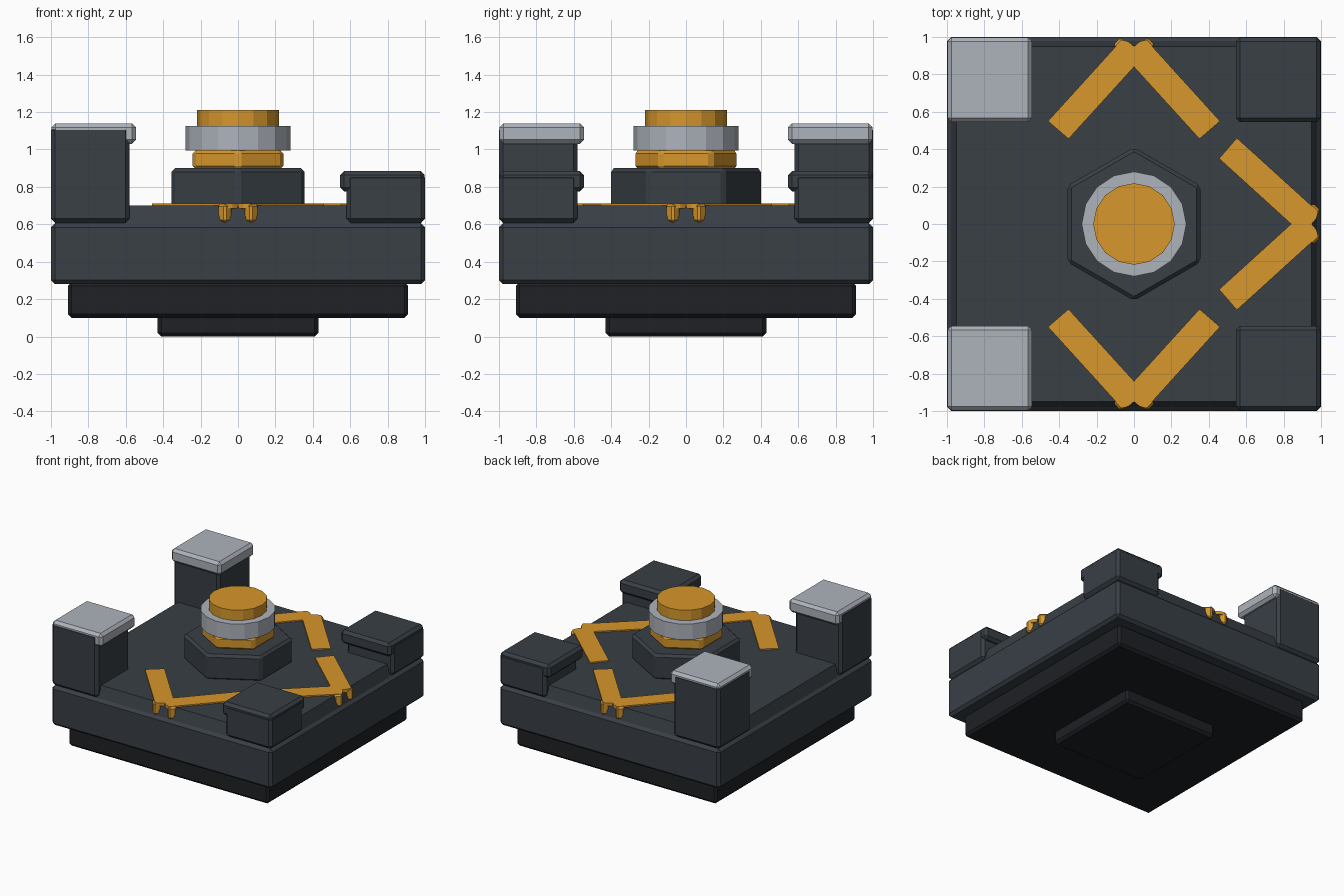
import bpy, bmesh, math
from mathutils import Matrix

if "Cube" in bpy.data.objects:
    bpy.data.objects.remove(bpy.data.objects["Cube"])


def material(name, r, g, b):
    m = bpy.data.materials.new(name)
    m.diffuse_color = (r, g, b, 1)
    m.use_nodes = True
    m.node_tree.nodes["Principled BSDF"].inputs["Base Color"].default_value = m.diffuse_color
    return m


DARK = material("dark_metal", 0.04, 0.05, 0.06)
BLACK = material("black_rubber", 0.013, 0.015, 0.018)
GREY = material("light_steel", 0.42, 0.45, 0.50)
ORANGE = material("orange_paint", 0.68, 0.31, 0.025)


def finish(name, bm, mat, bevel=0.0):
    """Turn a bmesh into a flat-shaded object, chamfering every edge."""
    if bevel:
        bmesh.ops.bevel(bm, geom=bm.edges[:], offset=bevel, segments=1,
                        affect='EDGES', profile=0.5)
    bmesh.ops.recalc_face_normals(bm, faces=bm.faces[:])
    mesh = bpy.data.meshes.new(name)
    bm.to_mesh(mesh)
    bm.free()
    mesh.materials.append(mat)
    ob = bpy.data.objects.new(name, mesh)
    bpy.context.collection.objects.link(ob)
    return ob


def box(name, x, y, z, mat, bevel=0.0, taper=1.0):
    """Box from (min, max) ranges; taper scales the top face about the origin."""
    bm = bmesh.new()
    bmesh.ops.create_cube(bm, size=1)
    for v in bm.verts:
        s = taper if v.co.z > 0 else 1.0
        v.co = (x[v.co.x > 0] * s, y[v.co.y > 0] * s, z[v.co.z > 0])
    return finish(name, bm, mat, bevel)


def slab(name, half, z, mat, bevel=0.0, taper=1.0):
    return box(name, (-half, half), (-half, half), z, mat, bevel, taper)


def prism(name, sides, radius, z, mat, bevel=0.0):
    """Upright regular prism with a corner on the y axis."""
    bm = bmesh.new()
    bmesh.ops.create_cone(bm, cap_ends=True, segments=sides, radius1=radius,
                          radius2=radius, depth=z[1] - z[0],
                          matrix=Matrix.Translation((0, 0, (z[0] + z[1]) / 2)))
    return finish(name, bm, mat, bevel)


def extrude_outline(name, pts, z, mat, bevel=0.0):
    bm = bmesh.new()
    face = bm.faces.new([bm.verts.new((px, py, z[0])) for px, py in pts])
    top = bmesh.ops.extrude_face_region(bm, geom=[face])["geom"]
    for v in top:
        if isinstance(v, bmesh.types.BMVert):
            v.co.z = z[1]
    return finish(name, bm, mat, bevel)


# Stacked square base
slab("foot", 0.43, (0.0, 0.12), BLACK, 0.02)
slab("lower_plinth", 0.91, (0.10, 0.29), BLACK, 0.02)
slab("main_slab", 1.0, (0.28, 0.605), DARK, 0.022)
slab("deck", 0.98, (0.60, 0.70), DARK, 0.0, 0.95 / 0.98)

# Corner posts: tall with steel caps on the left, short on the right
for side, sx, height, cap_mat in (("left", -1, 1.14, GREY),
                                  ("right", 1, 0.885, DARK)):
    for end, sy in (("front", -1), ("back", 1)):
        def span(s, inner, outer):
            return tuple(sorted((s * inner, s * outer)))
        box(f"{side}_{end}_post", span(sx, 0.58, 1), span(sy, 0.58, 1),
            (0.608, height - 0.015), DARK, 0.022)
        box(f"{side}_{end}_post_cap", span(sx, 0.545, 0.998),
            span(sy, 0.545, 0.998), (height - 0.11, height), cap_mat, 0.022)

# Central bolt stack
prism("hex_base", 6, 0.41, (0.69, 0.90), DARK, 0.02)
prism("hex_collar", 6, 0.28, (0.89, 1.0), ORANGE, 0.022)
prism("steel_ring", 16, 0.28, (0.995, 1.125), GREY)
prism("top_button", 16, 0.218, (1.11, 1.21), ORANGE)

# Chevron stripes on three sides, each with small tabs folded over the edge
STRIPE = [(0.46, -0.55), (0.35, -0.455), (0.0, -0.84), (0.0, -0.95),
          (0.03, -0.975), (0.065, -0.985)]
TAB = [(0.028, -0.955), (0.07, -1.0), (0.112, -0.955), (0.07, -0.90)]
for label, turn in (("front", 0), ("right", 90), ("back", 180)):
    for hand, s in (("a", -1), ("b", 1)):
        parts = (
            extrude_outline(f"{label}_stripe_{hand}",
                            [(s * px, py) for px, py in STRIPE],
                            (0.685, 0.71), ORANGE),
            extrude_outline(f"{label}_stripe_tab_{hand}",
                            [(s * px, py) for px, py in TAB],
                            (0.61, 0.708), ORANGE, 0.012))
        for ob in parts:
            ob.rotation_euler.z = math.radians(turn)
